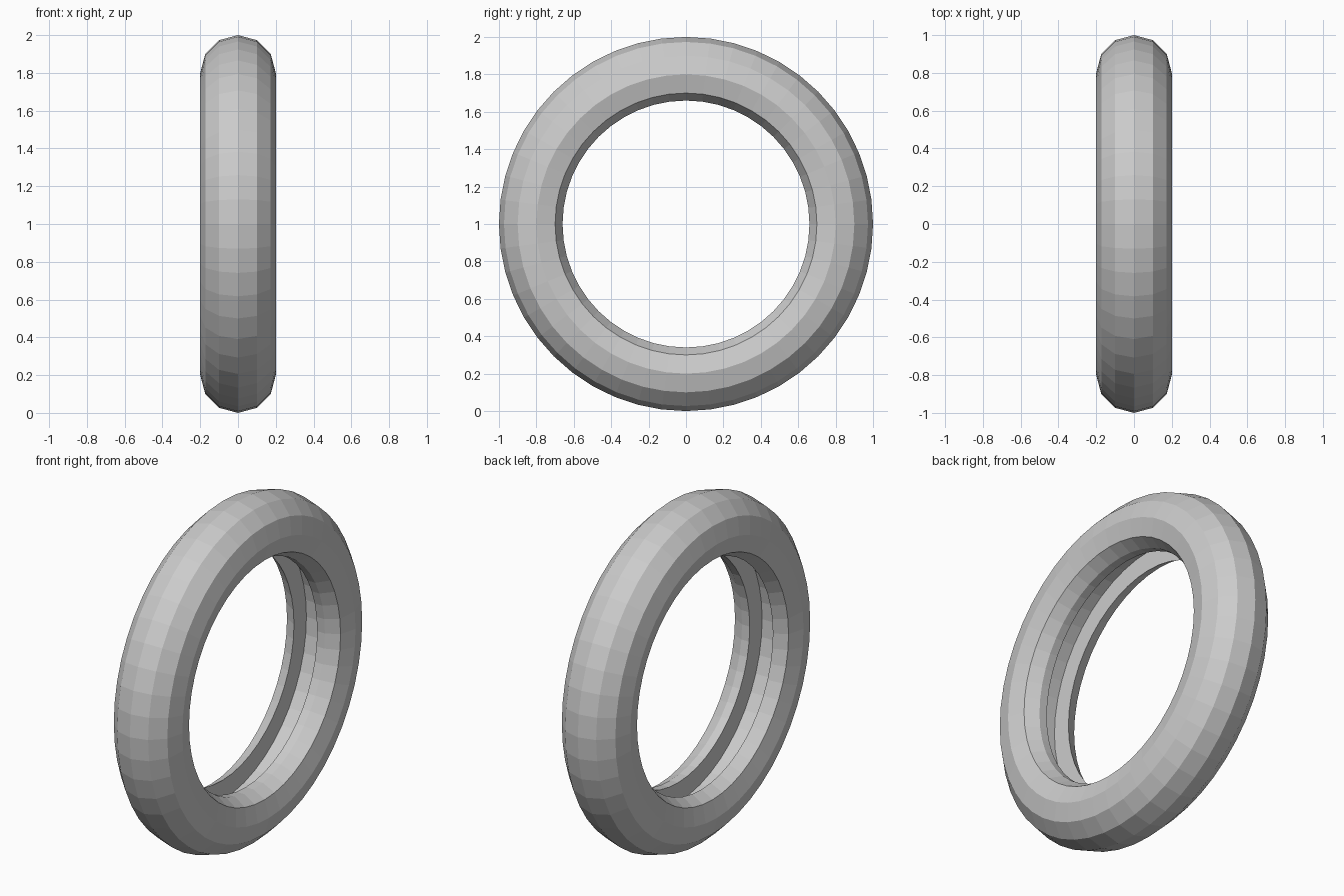
import bpy, bmesh, math

if "Cube" in bpy.data.objects:
    bpy.data.objects.remove(bpy.data.objects["Cube"])

SEGMENTS = 48


def lathe_x(name, profile, segments=SEGMENTS, height=1.0):
    """Revolve a closed (x, radius) profile around the x axis."""
    bm = bmesh.new()
    rings = []
    for i in range(segments):
        a = 2 * math.pi * i / segments
        rings.append([bm.verts.new((x, r * math.sin(a), height + r * math.cos(a)))
                      for x, r in profile])
    n = len(profile)
    for i in range(segments):
        a, b = rings[i], rings[(i + 1) % segments]
        for j in range(n):
            k = (j + 1) % n
            bm.faces.new((a[j], a[k], b[k], b[j]))
    bmesh.ops.recalc_face_normals(bm, faces=bm.faces)
    mesh = bpy.data.meshes.new(name)
    bm.to_mesh(mesh)
    bm.free()
    obj = bpy.data.objects.new(name, mesh)
    bpy.context.collection.objects.link(obj)
    return obj


# Outer tyre wall: 12-sided round section, from the left bead over the tread to the right bead
outer = [(0.2 * math.sin(math.radians(a)), 0.8 + 0.2 * math.cos(math.radians(a)))
         for a in range(-120, 121, 30)]

# Bead lips and the rim channel between them
inner = [(0.10, 0.66), (0.05, 0.66), (0.05, 0.775),
         (-0.10, 0.775), (-0.10, 0.66)]

lathe_x("tyre", outer + inner)
